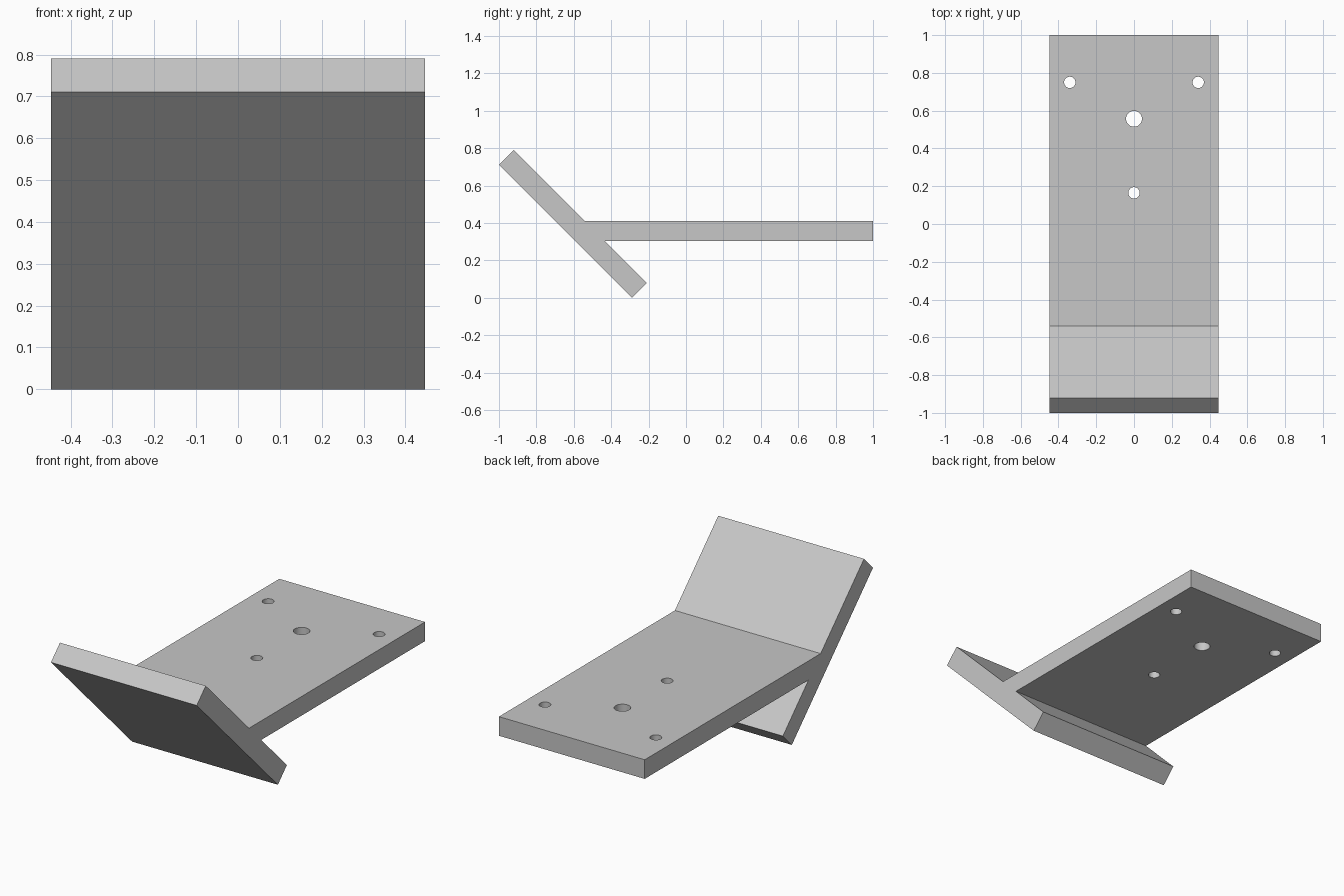
import bpy, bmesh, math

if "Cube" in bpy.data.objects:
    bpy.data.objects.remove(bpy.data.objects["Cube"])

W = 0.447  # half width
grey = bpy.data.materials.new("plain grey")
grey.diffuse_color = (0.57, 0.57, 0.57, 1)
grey.use_nodes = True
grey.node_tree.nodes["Principled BSDF"].inputs["Base Color"].default_value = grey.diffuse_color

# Bracket: slanted panel and horizontal shelf as one extruded side profile (y, z)
profile = [(-1, 0.711), (-0.921, 0.79), (-0.541, 0.41), (1, 0.41),
           (1, 0.304), (-0.435, 0.304), (-0.21, 0.079), (-0.289, 0)]
bm = bmesh.new()
face = bm.faces.new([bm.verts.new((-W, y, z)) for y, z in profile])
ext = bmesh.ops.extrude_face_region(bm, geom=[face])
bmesh.ops.translate(bm, vec=(2 * W, 0, 0),
                    verts=[v for v in ext["geom"] if isinstance(v, bmesh.types.BMVert)])
bmesh.ops.recalc_face_normals(bm, faces=bm.faces)
mesh = bpy.data.meshes.new("angled_bracket")
bm.to_mesh(mesh)
bm.free()
mesh.materials.append(grey)
bracket = bpy.data.objects.new("angled_bracket", mesh)
bpy.context.collection.objects.link(bracket)

# Screw holes through the shelf: x, y, radius
cutters = []
for x, y, r in [(-0.34, 0.75, 0.03), (0.34, 0.75, 0.03),
                (0, 0.557, 0.042), (0, 0.165, 0.03)]:
    bpy.ops.mesh.primitive_cylinder_add(vertices=48, radius=r, depth=0.3, location=(x, y, 0.357))
    cutter = bpy.context.object
    cutter.name = "hole_cutter"
    cutter.hide_render = True
    cutter.data.materials.append(grey)
    mod = bracket.modifiers.new("hole", 'BOOLEAN')
    mod.operation = 'DIFFERENCE'
    mod.solver = 'EXACT'
    mod.object = cutter
    cutters.append(cutter)

# Apply the cuts, then remove the cutters
bpy.ops.object.select_all(action='DESELECT')
bracket.select_set(True)
bpy.context.view_layer.objects.active = bracket
for mod in list(bracket.modifiers):
    bpy.ops.object.modifier_apply(modifier=mod.name)
for cutter in cutters:
    bpy.data.objects.remove(cutter)
bpy.ops.object.shade_smooth_by_angle(angle=math.radians(30))
